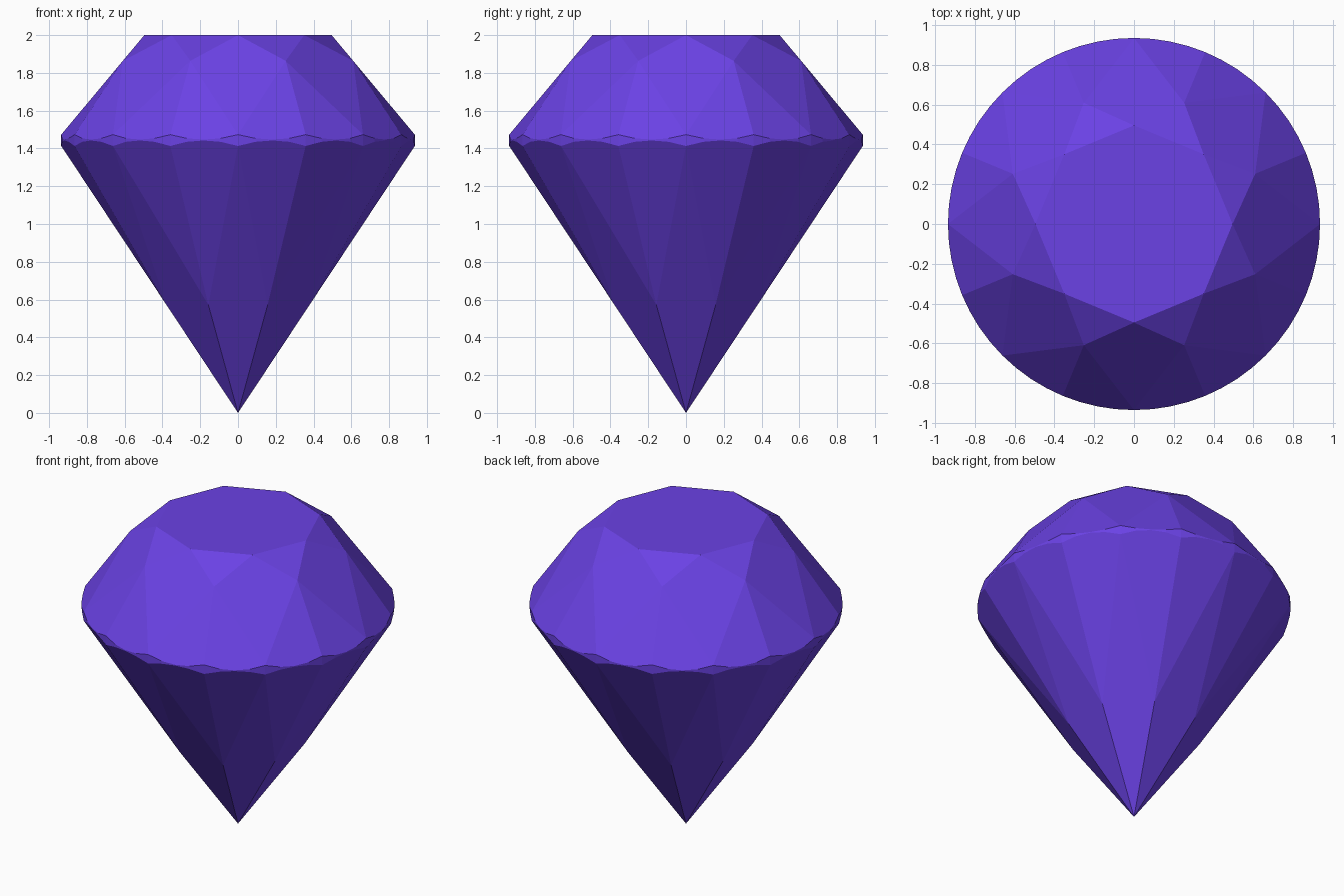
import bpy
import bmesh
from math import cos, sin, pi

cube = bpy.data.objects.get("Cube")
if cube:
    bpy.data.objects.remove(cube, do_unlink=True)

# Main proportions
TABLE_R, TABLE_Z = 0.496, 2.0
GIRDLE_R, GIRDLE_TOP, GIRDLE_LOW = 0.936, 1.473, 1.413
CROWN_R, PAVILION_R = 0.66, 0.41
SIDES, STEPS = 8, 4            # main facets, girdle segments per half facet
HALF = pi / SIDES              # angle between a main facet and its side corner
RIM = SIDES * 2 * STEPS

# Side corners lie in the planes of the main facets
crown_z = TABLE_Z + (CROWN_R * cos(HALF) - TABLE_R) * (GIRDLE_TOP - TABLE_Z) / (GIRDLE_R - TABLE_R)
pavilion_z = PAVILION_R * cos(HALF) * GIRDLE_LOW / GIRDLE_R

bm = bmesh.new()


def point(radius, angle, z):
    return bm.verts.new((radius * sin(angle), -radius * cos(angle), z))


def ring(radius, z, offset):
    return [point(radius, 2 * HALF * i + offset, z) for i in range(SIDES)]


def rim(corner_z, inner_r, inner_z):
    """Scalloped edge where the flat half facets meet the round girdle."""
    mid = cos(HALF / 2)
    slope = (corner_z - inner_z) / ((GIRDLE_R - inner_r) * mid)
    verts = []
    for i in range(RIM):
        away = HALF * ((i % STEPS) / STEPS - 0.5)
        z = corner_z + slope * GIRDLE_R * (cos(away) - mid)
        verts.append(point(GIRDLE_R, HALF * i / STEPS, z))
    return verts


table = ring(TABLE_R, TABLE_Z, 0)
crown = ring(CROWN_R, crown_z, HALF)
upper = rim(GIRDLE_TOP, CROWN_R, crown_z)
lower = rim(GIRDLE_LOW, PAVILION_R, pavilion_z)
pavilion = ring(PAVILION_R, pavilion_z, HALF)
culet = bm.verts.new((0, 0, 0))

bm.faces.new(table)
for i in range(SIDES):
    nxt = (i + 1) % SIDES
    start = i * 2 * STEPS
    # Star facet, crown kite and pavilion kite
    bm.faces.new((table[i], crown[i], table[nxt]))
    bm.faces.new((table[i], crown[i - 1], upper[start], crown[i]))
    bm.faces.new((culet, pavilion[i], lower[start], pavilion[i - 1]))
    # Two half facets above and below the girdle
    for begin in (start, start + STEPS):
        span = [(begin + k) % RIM for k in range(STEPS + 1)]
        bm.faces.new([crown[i]] + [upper[k] for k in span])
        bm.faces.new([pavilion[i]] + [lower[k] for k in reversed(span)])

# Girdle band
for i in range(RIM):
    j = (i + 1) % RIM
    bm.faces.new((lower[i], lower[j], upper[j], upper[i]))

bmesh.ops.recalc_face_normals(bm, faces=bm.faces[:])
mesh = bpy.data.meshes.new("cut_gem")
bm.to_mesh(mesh)
bm.free()

# Violet colour
violet = bpy.data.materials.new("violet")
violet.use_nodes = True
colour = (0.145, 0.054, 0.78, 1)
violet.diffuse_color = colour
violet.node_tree.nodes["Principled BSDF"].inputs["Base Color"].default_value = colour
mesh.materials.append(violet)

gem = bpy.data.objects.new("cut_gem", mesh)
bpy.context.collection.objects.link(gem)
